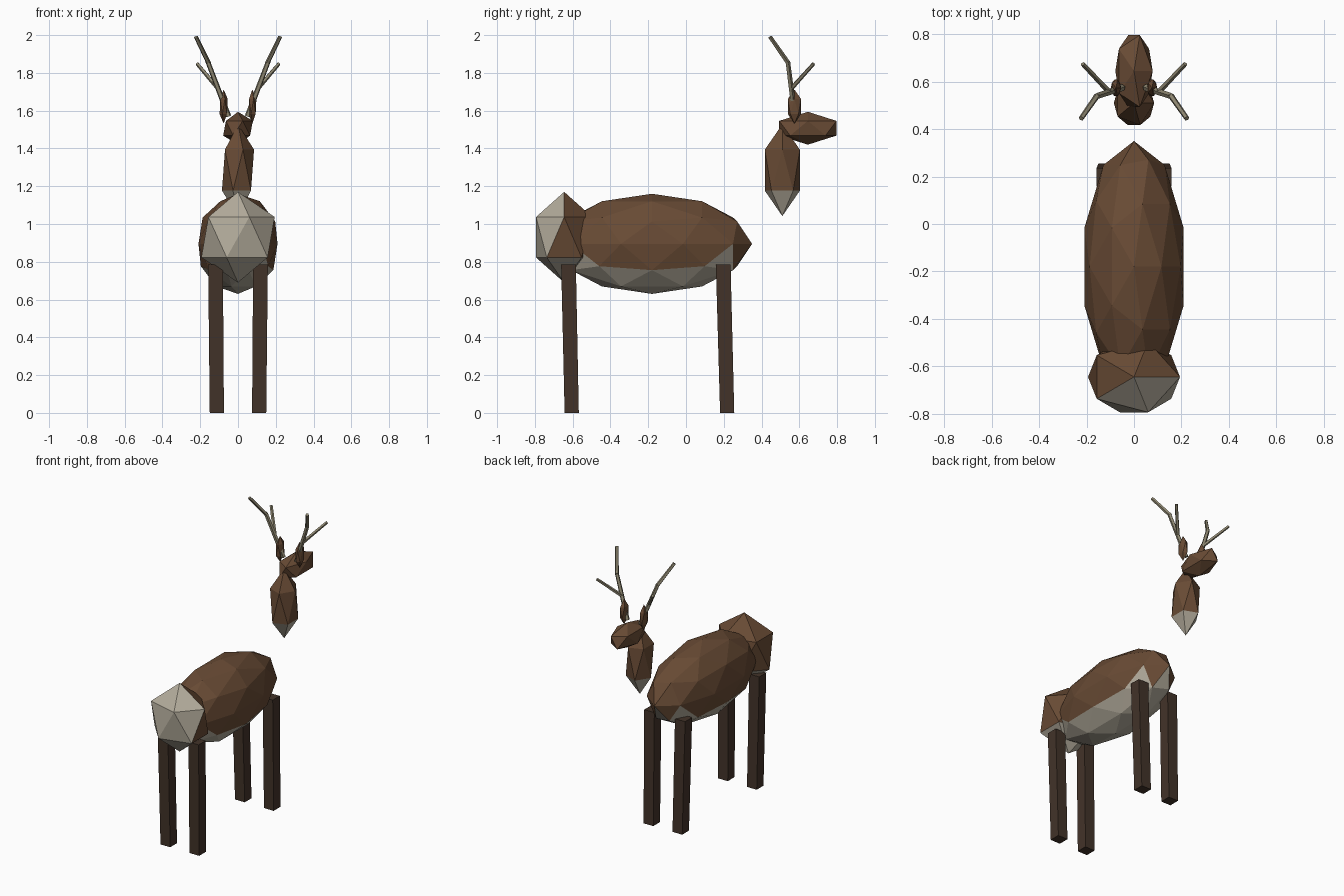
import bpy, bmesh
from mathutils import Vector

if "Cube" in bpy.data.objects:
    bpy.data.objects.remove(bpy.data.objects["Cube"])


def material(name, rgb):
    m = bpy.data.materials.new(name)
    m.diffuse_color = (*rgb, 1)
    m.use_nodes = True
    m.node_tree.nodes["Principled BSDF"].inputs["Base Color"].default_value = m.diffuse_color
    return m


BROWN = material("brown_fur", (0.14, 0.07, 0.035))
PALE = material("pale_fur", (0.45, 0.41, 0.33))
DARK = material("dark_leg", (0.055, 0.033, 0.022))
HORN = material("antler_horn", (0.28, 0.25, 0.17))


def finish(bm, name, mats):
    me = bpy.data.meshes.new(name)
    bm.to_mesh(me)
    bm.free()
    for m in mats:
        me.materials.append(m)
    ob = bpy.data.objects.new(name, me)
    bpy.context.collection.objects.link(ob)
    return ob


def blob(name, centre, radii, subdiv=1, pale=None):
    """Faceted ellipsoid; faces whose normal passes the pale test get the light fur."""
    bm = bmesh.new()
    bmesh.ops.create_icosphere(bm, subdivisions=subdiv, radius=1)
    bmesh.ops.scale(bm, vec=radii, verts=bm.verts)
    bmesh.ops.translate(bm, vec=centre, verts=bm.verts)
    bm.normal_update()
    for f in bm.faces:
        f.material_index = int(bool(pale and pale(f.normal)))
    return finish(bm, name, [BROWN, PALE])


def rod(bm, a, b, r1, r2, sides=5):
    """Tapered rod between two points."""
    a, b = Vector(a), Vector(b)
    d = b - a
    new = bmesh.ops.create_cone(bm, cap_ends=True, segments=sides,
                                radius1=r1, radius2=r2, depth=d.length)["verts"]
    bmesh.ops.rotate(bm, verts=new, cent=(0, 0, 0),
                     matrix=Vector((0, 0, 1)).rotation_difference(d).to_matrix())
    bmesh.ops.translate(bm, verts=new, vec=(a + b) / 2)


def under(n):
    return n.z < -0.35


# Torso, rump, neck and head
blob("body", (0, -0.18, 0.895), (0.22, 0.53, 0.265), 2, under)
blob("rump", (0, -0.645, 0.93), (0.217, 0.175, 0.24), 1,
     lambda n: n.y < -0.35 or under(n))
blob("neck", (0, 0.51, 1.285), (0.095, 0.109, 0.243), 1, under)
blob("head", (0, 0.645, 1.507), (0.088, 0.178, 0.087))

for side, s in (("left", -1), ("right", 1)):
    blob(f"{side}_ear", (s * 0.076, 0.574, 1.622), (0.024, 0.041, 0.09))

    # Antler: main beam, swept-back tip and one tine
    bm = bmesh.new()
    rod(bm, (s * 0.05, 0.575, 1.57), (s * 0.16, 0.538, 1.86), 0.015, 0.013)
    rod(bm, (s * 0.155, 0.542, 1.85), (s * 0.223, 0.445, 1.99), 0.013, 0.011)
    rod(bm, (s * 0.107, 0.56, 1.72), (s * 0.216, 0.675, 1.848), 0.012, 0.01)
    finish(bm, f"{side}_antler", [HORN])

    # Square legs, leaning slightly
    for end, top_y, foot_y in (("front", -0.622, -0.605), ("back", 0.197, 0.218)):
        bm = bmesh.new()
        bmesh.ops.create_cube(bm, size=1)
        for v in bm.verts:
            top = v.co.z > 0
            w = 0.078 if top else 0.075
            v.co = (s * (0.119 if top else 0.112) + v.co.x * w,
                    (top_y if top else foot_y) + v.co.y * w,
                    0.785 if top else 0)
        finish(bm, f"{end}_{side}_leg", [DARK])
